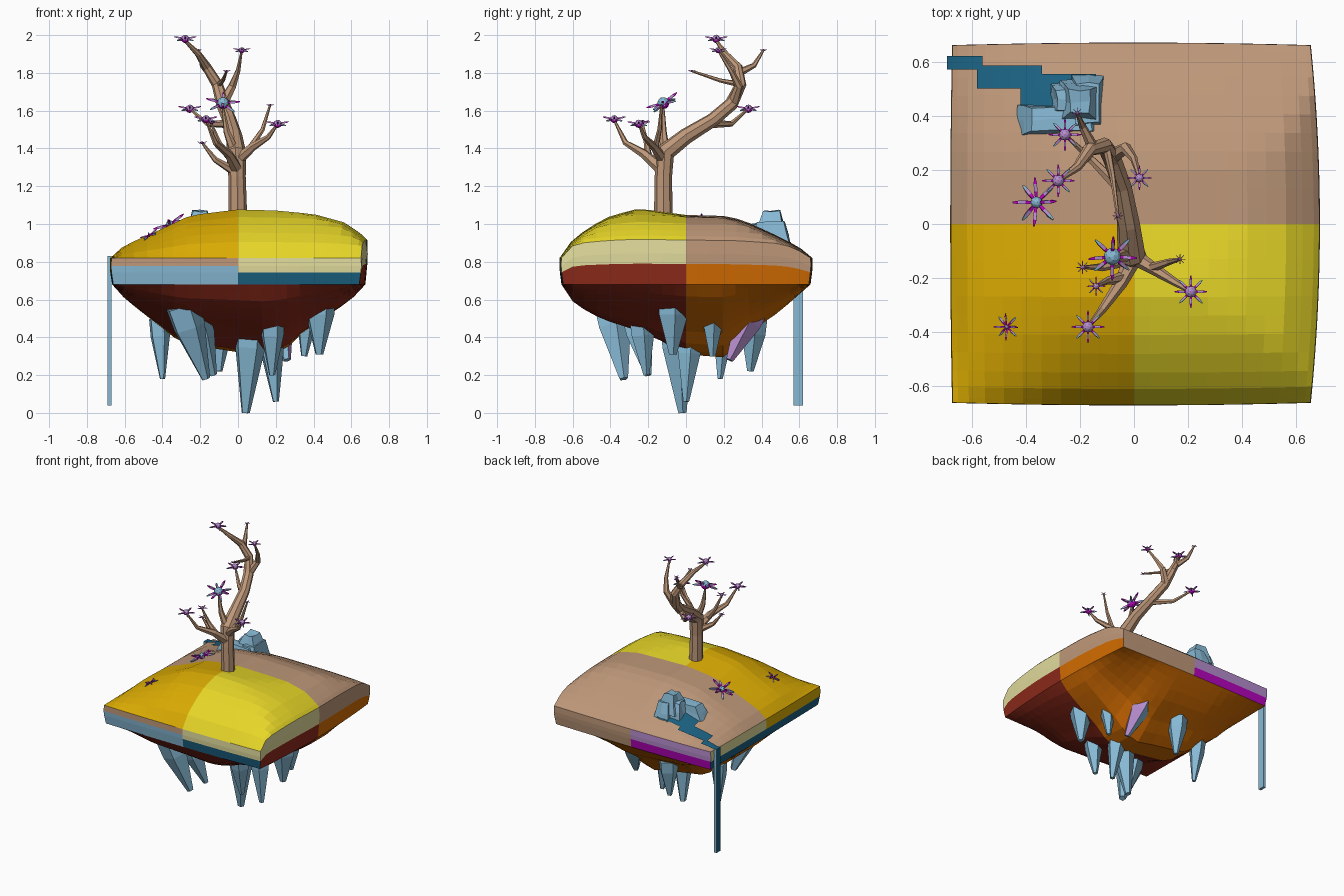
import bpy, bmesh, math, random
from mathutils import Vector

if "Cube" in bpy.data.objects:
    bpy.data.objects.remove(bpy.data.objects["Cube"])
random.seed(4)

# ---- materials: one flat colour each
HEX = {"golden yellow": "DAAA0A", "bright yellow": "E6D52C", "pale yellow": "E2DC9C",
       "bark tan": "BC9678", "light blue": "86B8D4", "deep teal": "20607F",
       "dark red": "8C2E20", "orange": "D26C08", "lilac": "B48CCC", "magenta": "B40CBC"}
NAMES = list(HEX)
GOLD, YEL, PALE, TAN, BLUE, TEAL, RED, ORANGE, LILAC, MAG = range(10)
MATS = []
for n in NAMES:
    m = bpy.data.materials.new(n)
    m.diffuse_color = [(int(HEX[n][k:k + 2], 16) / 255) ** 2.2 for k in (0, 2, 4)] + [1]
    m.use_nodes = True
    m.node_tree.nodes["Principled BSDF"].inputs["Base Color"].default_value = m.diffuse_color
    MATS.append(m)


def finish(bm, name):
    bmesh.ops.recalc_face_normals(bm, faces=bm.faces)
    me = bpy.data.meshes.new(name)
    bm.to_mesh(me)
    bm.free()
    for m in MATS:
        me.materials.append(m)
    ob = bpy.data.objects.new(name, me)
    bpy.context.collection.objects.link(ob)
    return ob


def lerp(tab, x):
    if x <= tab[0][0]:
        return tab[0][1]
    for (a, p), (b, q) in zip(tab, tab[1:]):
        if x <= b:
            return p + (q - p) * (x - a) / (b - a)
    return tab[-1][1]


# ---- island height profiles (front and side silhouettes, top and bottom)
TX = [(-.67, 0), (-.6, .25), (-.4, .6), (-.25, .88), (0, 1), (.2, .97), (.4, .89), (.55, .73), (.64, .5), (.67, .38)]
TY = [(-.67, 0), (-.6, .38), (-.5, .65), (-.4, .85), (-.25, 1), (0, .87), (.2, .85), (.3, .77), (.5, .42), (.6, .22), (.67, 0)]
BX = [(-.67, 0), (-.6, .2), (-.4, .6), (-.3, .8), (0, .92), (.15, 1), (.25, .88), (.35, .64), (.5, .38), (.6, .2), (.67, 0)]
BY = [(-.67, 0), (-.6, .27), (-.45, .48), (-.3, .6), (-.15, .75), (0, .96), (.2, 1), (.25, .9), (.35, .64), (.5, .38), (.67, 0)]


def top_z(u, v):
    a, b = lerp(TX, u), lerp(TY, v)
    w = .6 * min(1, max(0, u) / .3)               # the right half is a fuller plateau
    return .82 + .262 * (a * b * (1 - w) + min(a, b) * w)


def bot_z(u, v):
    return .68 - .39 * lerp(BX, u) * lerp(BY, v)


def plan(u, v, s=1.0):
    a, b = 1 - (v / .67) ** 2, 1 - (u / .67) ** 2
    x = u * (.972 + .05 * a) if u > 0 else u * (1 + .01 * a)
    return x * s, v * (.985 + .014 * b) * s


half = [.06, .13, .2, .27, .34, .41, .48, .55, .61, .65, .67]
G = [-g for g in reversed(half)] + [0] + half
N = len(G) - 1
ROWS = [0, .46, .69, 1]

# ---- island
bm = bmesh.new()
top = {(i, j): bm.verts.new((*plan(G[i], G[j]), top_z(G[i], G[j]))) for i in range(N + 1) for j in range(N + 1)}
bot = {(i, j): bm.verts.new((*plan(G[i], G[j], .985), bot_z(G[i], G[j]))) for i in range(N + 1) for j in range(N + 1)}
for i in range(N):
    for j in range(N):
        q = [(i, j), (i + 1, j), (i + 1, j + 1), (i, j + 1)]
        left, front = G[i] < 0, G[j] < 0
        bm.faces.new([top[k] for k in q]).material_index = (GOLD if left else YEL) if front else TAN
        bm.faces.new([bot[k] for k in q]).material_index = RED if front else ORANGE
loop = [(i, 0) for i in range(N)] + [(N, j) for j in range(N)] + [(i, N) for i in range(N, 0, -1)] + [(0, j) for j in range(N, 0, -1)]
cols = []
for k in loop:
    a, b = bot[k], top[k]
    mids = []
    for t in ROWS[1:-1]:
        p = a.co.lerp(b.co, t)
        mids.append(bm.verts.new((p.x * 1.008, p.y * 1.006, p.z)))
    cols.append([a] + mids + [b])
for n, k in enumerate(loop):
    c, d = cols[n], cols[(n + 1) % len(cols)]
    side = n // N                                   # 0 front, 1 right, 2 back, 3 left
    for r in range(3):
        f = bm.faces.new((c[r], d[r], d[r + 1], c[r + 1]))
        p = f.calc_center_median()
        low = r == 0
        if side == 0:
            m = (BLUE if r < 2 else TAN) if p.x < 0 else (TEAL if low else PALE)
        elif side == 1:
            m = (RED if low else PALE) if p.y < 0 else (ORANGE if low else TAN)
        elif side == 2:
            m = (MAG if low else LILAC) if p.x < 0 else TAN
        else:
            m = TEAL if low else (GOLD if p.y < 0 else PALE)
        f.material_index = m
finish(bm, "island")


# ---- tapered tube along a path, one material per segment
def tube(bm, pts, radii, sides, mats):
    pts = [Vector(p) for p in pts]
    ref, rings = None, []
    for i, p in enumerate(pts):
        d = (pts[min(i + 1, len(pts) - 1)] - pts[max(i - 1, 0)]).normalized()
        if ref is None:
            ref = d.orthogonal()
        ref = (ref - d * ref.dot(d)).normalized()
        w = d.cross(ref)
        rings.append([bm.verts.new(p + radii[i] * (ref * math.cos(a) + w * math.sin(a)))
                      for a in (2 * math.pi * k / sides for k in range(sides))])
    for s, (a, b) in enumerate(zip(rings, rings[1:])):
        for k in range(sides):
            n = (k + 1) % sides
            bm.faces.new((a[k], a[n], b[n], b[k])).material_index = mats[s % len(mats)]
    for r, m in ((rings[0], mats[0]), (rings[-1], mats[-1])):
        bm.faces.new(r).material_index = m


# ---- tree: trunk with main limb, then branches
bm = bmesh.new()
tube(bm, [(0, -.12, 1.0), (-.005, -.12, 1.25), (-.01, -.11, 1.38), (-.02, 0, 1.465), (-.045, .14, 1.55),
          (-.08, .24, 1.635), (-.11, .29, 1.74), (-.165, .275, 1.83), (-.21, .21, 1.9), (-.28, .16, 1.97)],
     [.05, .046, .052, .043, .037, .036, .03, .025, .017, .008], 8, [TAN])
BRANCHES = [
    (.03, [(0, -.12, 1.34), (.08, -.17, 1.41), (.16, -.22, 1.46), (.21, -.25, 1.53)]),
    (.018, [(.07, -.16, 1.41), (.13, -.14, 1.5), (.17, -.13, 1.63)]),
    (.034, [(0, -.12, 1.28), (-.05, -.22, 1.37), (-.12, -.32, 1.43), (-.17, -.38, 1.55)]),
    (.025, [(-.02, -.13, 1.28), (-.12, -.16, 1.34), (-.19, -.16, 1.43)]),
    (.022, [(-.05, -.2, 1.36), (-.1, -.21, 1.43), (-.14, -.23, 1.53)]),
    (.03, [(-.01, -.11, 1.36), (-.06, -.12, 1.49), (-.08, -.12, 1.62)]),
    (.03, [(-.08, .25, 1.64), (-.03, .28, 1.73), (0, .24, 1.81), (.02, .17, 1.92)]),
    (.022, [(-.15, .28, 1.8), (-.19, .36, 1.84), (-.21, .41, 1.92)]),
    (.024, [(-.04, .12, 1.53), (-.16, .24, 1.53), (-.255, .33, 1.61)]),
    (.016, [(-.1, .28, 1.74), (-.08, .18, 1.76), (-.06, .03, 1.81)])]
for r, pts in BRANCHES:
    n = len(pts) - 1
    tube(bm, pts, [r + (.006 - r) * i / n for i in range(n + 1)], 6, [TAN])
finish(bm, "tree")


# ---- flowers: ball with thin banded petals
def flower(name, p, size, ball, axis=(0, 0, 1), core=LILAC):
    bm = bmesh.new()
    rot = Vector((0, 0, 1)).rotation_difference(Vector(axis)).to_matrix()
    p = Vector(p)
    bmesh.ops.create_icosphere(bm, subdivisions=2, radius=ball)
    for f in bm.faces:
        f.material_index = core if f.calc_center_median().z > -ball * .3 else MAG
    bmesh.ops.rotate(bm, verts=bm.verts, matrix=rot)
    bmesh.ops.translate(bm, verts=bm.verts, vec=p)
    for k in range(8):
        a = k * math.pi / 4
        d = Vector((math.cos(a), math.sin(a), -.15 if k % 2 else .2))
        w = size * .1
        tube(bm, [p + rot @ (d * size * t) for t in (.15, .45, .75, 1)], [w * .7, w, w, w * .4], 4,
             [MAG, LILAC, BLUE if k % 2 else MAG])
    finish(bm, name)


FLOWERS = [((-.28, .16, 1.98), .06, .022), ((.02, .17, 1.92), .045, .016), ((-.255, .33, 1.61), .06, .022),
           ((.21, -.25, 1.53), .06, .022), ((-.17, -.38, 1.555), .06, .021), ((-.14, -.23, 1.54), .035, .012),
           ((-.19, -.16, 1.43), .025, .008), ((.17, -.13, 1.63), .02, .006), ((-.21, .41, 1.92), .02, .006),
           ((-.06, .03, 1.81), .02, .006)]
for n, (p, s, b) in enumerate(FLOWERS):
    flower("blossom_%d" % n, p, s, b)
flower("large_blossom", (-.08, -.12, 1.64), .09, .032, (.1, -.5, 1), BLUE)
flower("ground_flower_large", (-.36, .08, top_z(-.36, .08) + .025), .09, .022, (-.5, .1, 1), BLUE)
flower("ground_flower_small", (-.47, -.38, top_z(-.47, -.38) + .012), .05, .008, (-.5, -.1, 1))

# ---- hanging crystals under the island: top, radius, tip
SPIKES = [((-.3, -.4, .57), .1, (-.17, -.33, .18)), ((-.22, -.27, .5), .08, (-.13, -.2, .2)),
          ((.07, -.06, .5), .095, (.04, -.02, 0)), ((.17, .02, .42), .07, (.2, 0, .06)),
          ((.37, .14, .6), .07, (.35, .14, .3)), ((.43, -.07, .61), .09, (.43, -.07, .31)),
          ((-.42, .2, .5), .06, (-.4, .18, .18)), ((-.1, .36, .5), .075, (-.1, .34, .22)),
          ((.18, -.24, .5), .07, (.18, -.21, .2)), ((.2, .36, .56), .085, (.26, .23, .28))]
for n, (a, r, b) in enumerate(SPIKES):
    bm = bmesh.new()
    a, b = Vector(a), Vector(b)
    tube(bm, [a, a.lerp(b, .3), b], [r * .95, r * .9, r * .24], 5, [BLUE])
    if n == len(SPIKES) - 1:
        bm.normal_update()
        for f in bm.faces:
            if f.normal.x > .3:
                f.material_index = LILAC
    finish(bm, "crystal_%d" % n)

# ---- stream: stepped plates draped over the island top
bm = bmesh.new()
for x0, x1, y0, y1 in [(-.69, -.56, .57, .62), (-.58, -.34, .5, .585), (-.42, -.14, .42, .555)]:
    nx = 8
    grid = [[bm.verts.new((x, y, top_z(x, y) + .008)) for y in (y0, (y0 + y1) / 2, y1)]
            for x in (x0 + (x1 - x0) * i / nx for i in range(nx + 1))]
    for i in range(nx):
        for j in range(2):
            bm.faces.new((grid[i][j], grid[i + 1][j], grid[i + 1][j + 1], grid[i][j + 1])).material_index = TEAL
finish(bm, "stream")


# ---- tapered block helper, used by waterfall and rocks
def block(name, c, size, taper=1.0, jitter=0.0, rule=lambda n: BLUE):
    bm = bmesh.new()
    bmesh.ops.create_cube(bm, size=1)
    if jitter:
        bmesh.ops.subdivide_edges(bm, edges=bm.edges, cuts=1, use_grid_fill=True)
    for v in bm.verts:
        k = 1 + (taper - 1) * (v.co.z + .5)
        j = [random.uniform(-jitter, jitter) for _ in range(3)]
        v.co = Vector((c[0] + v.co.x * size[0] * k + j[0], c[1] + v.co.y * size[1] * k + j[1],
                       c[2] + v.co.z * size[2] + j[2]))
    bm.normal_update()
    for f in bm.faces:
        f.material_index = rule(f.normal)
    finish(bm, name)


block("waterfall", (-.681, .595, .435), (.021, .05, .79), rule=lambda n: TEAL if n.x < -.5 or n.z > .5 else BLUE)
block("rock_front", (-.27, .385, .95), (.32, .12, .1), .7, .006)
block("rock_side", (-.17, .445, .94), (.13, .23, .14), .65, .006)
block("rock_peak", (-.2, .45, 1.0), (.16, .17, .14), .5, .008)
block("rock_step", (-.24, .46, .96), (.14, .12, .12), .65, .006)
